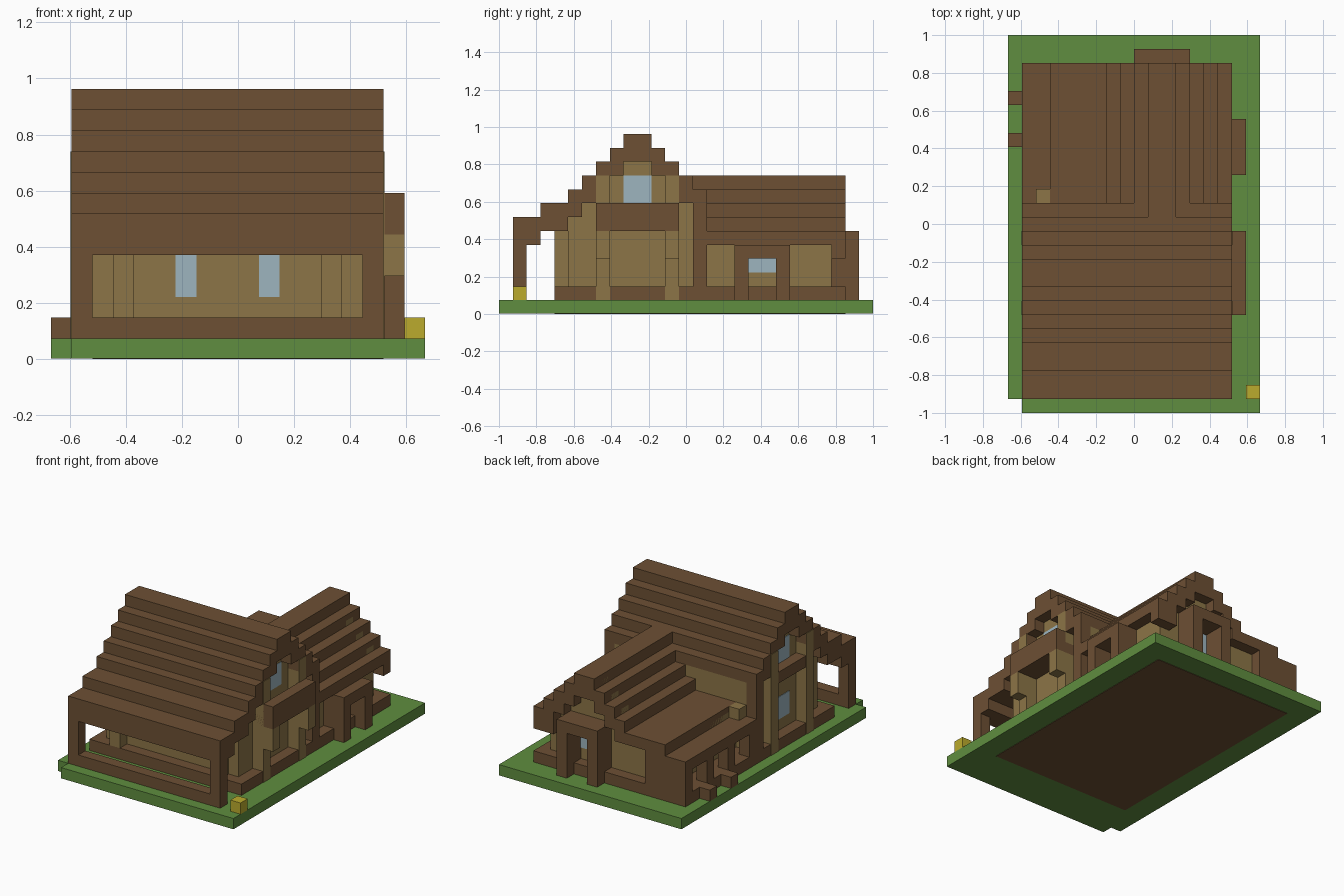
import bpy
import bmesh
from mathutils import Matrix, Vector

cube = bpy.data.objects.get("Cube")
if cube:
    bpy.data.objects.remove(cube)

CELL = 2 / 27
ORIGIN = Vector((-9 * CELL, -1, 0))


def material(name, red, green, blue):
    mat = bpy.data.materials.new(name)
    mat.use_nodes = True
    mat.diffuse_color = (red, green, blue, 1)
    mat.node_tree.nodes["Principled BSDF"].inputs["Base Color"].default_value = (red, green, blue, 1)
    return mat


grass = material("grass green", .115, .27, .05)
wood = material("dark wood", .153, .08, .034)
plaster = material("tan plaster", .262, .178, .063)
glass = material("pale blue glass", .34, .46, .52)
gold = material("yellow", .5, .41, .026)


def part(name, mat, boxes):
    """One object made of boxes, each given as cell ranges in x, y and z."""
    bm = bmesh.new()
    for x, y, z in boxes:
        low = Vector((x[0], y[0], z[0]))
        high = Vector((x[1], y[1], z[1]))
        size = (high - low) * CELL
        middle = ORIGIN + (low + high) * CELL / 2
        bmesh.ops.create_cube(bm, size=1, matrix=Matrix.Translation(middle) @ Matrix.Diagonal(size).to_4x4())
    mesh = bpy.data.meshes.new(name)
    bm.to_mesh(mesh)
    bm.free()
    mesh.materials.append(mat)
    obj = bpy.data.objects.new(name, mesh)
    bpy.context.collection.objects.link(obj)


def cell(value):
    return (value, value + 1)


# Ground slab with one missing corner, and the floor showing underneath
part("lawn", grass, [((1, 18), (0, 27), (.04, 1)), ((0, 1), (1, 27), (.04, 1))])
part("floor_underside", wood, [((2, 16), (4, 25), (0, .1))])

# Low course below the walls
full_width = (1, 16)
part("foundation", wood, [(full_width, (4, 25), (1, 2))])

# Main roof: stepped, ridge along x
main_tops = {1: 7, 2: 7, 3: 8, 4: 8, 5: 9, 6: 10, 7: 11, 8: 12, 9: 13,
             10: 13, 11: 12, 12: 11, 13: 10}
part("main_roof", wood,
     [(full_width, cell(row), (top - 2, top)) for row, top in main_tops.items()]
     + [(full_width, (14, 15), (8, 9))])

# Wing roof: stepped, ridge along y, long shallow left slope
wing_tops = {1: 5, 2: 5, 3: 6, 4: 6, 5: 6, 6: 6, 7: 7, 8: 8, 9: 9, 10: 10,
             11: 10, 12: 9, 13: 8, 14: 7, 15: 6}
part("wing_roof", wood,
     [(cell(col), (14 if top == 10 else 15, 25), (top - (2 if top > 6 else 1), top))
      for col, top in wing_tops.items()])

# Main walls and both stepped gables
part("main_front_wall", plaster, [((2, 15), (5, 6), (1, 7.5))])
part("main_back_wall", plaster, [((2, 15), (14, 15), (1, 8))])
for side, col in (("left", 2), ("right", 14)):
    part(side + "_gable_wall", plaster,
         [(cell(col), cell(row), (1, main_tops[row] - 1.5)) for row in range(5, 14)])
    outer = 1 if side == "left" else 15
    part(side + "_gable_posts", plaster,
         [((outer - .05, outer + 1.05), cell(row), (1, 10)) for row in (7, 12)])
    part(side + "_corner_post", wood, [(cell(outer), (14, 15), (1, 9))])
    # Glazing in the gable
    face = 1.95 if side == "left" else 14.95
    part(side + "_gable_window", glass, [((face, face + .1), (9, 11), (8, 10))])
part("left_door_window", glass, [((1.95, 2.05), (9, 11), (3, 5))])
part("left_window_ledge", wood, [((1, 2), (8, 12), (7, 8))])
part("chimney_block", plaster, [((2, 3), (15, 16), (5, 6))])

# Side balcony on brackets
part("balcony", wood, [((15, 17), (7, 13), (6, 7)), ((16, 17), (7, 13), (7, 8))])
part("balcony_brackets", plaster, [((15, 17), cell(row), (4, 6)) for row in (7, 12)])

# Front porch: frame, rail and posts by the wall
part("porch_posts", wood, [(cell(col), (1, 2), (1, 6)) for col in (1, 15)])
part("porch_rail", wood, [(full_width, (1, 2), (1, 2))])
part("porch_wall_posts", plaster, [(cell(col), (4, 5), (2, 6)) for col in (3, 13)])
part("front_windows", glass, [(cell(col), (4.95, 5.05), (3, 5)) for col in (6, 10)])

# Wing walls and back gable
part("wing_right_wall", plaster, [((14, 15), (15, 24), (1, 5.5))])
part("wing_left_wall", plaster, [((3, 4), (15, 24), (1, 5.5))])
part("wing_back_wall", plaster,
     [(cell(col), (23, 24), (1, wing_tops[col] - .5)) for col in range(3, 15)])
part("wing_back_panel", wood, [((1, 5), (24, 25), (1, 5))])
part("wing_eave_beam", wood, [((14, 16), (24, 25), (4, 5.5))])

# Lean-to along the left of the wing
part("lean_to_posts", wood, [((1, 2), cell(row), (1, 5)) for row in (15, 18, 21, 24)])
part("lean_to_lintel", wood, [((1, 2), (15, 25), (4, 5))])
part("lean_to_window", glass, [((2.95, 3.05), (22, 23), (2, 4))])
part("stepping_blocks", wood, [((0, 1), cell(row), (1, 2)) for row in (19, 22)])

# Right side door frame
part("side_frame", wood,
     [((15, 17), cell(row), (1, 5)) for row in (17, 20)] + [((15, 17), (17, 21), (4, 5))])
part("side_window", glass, [((14.95, 15.05), (18, 20), (3, 4))])

# Back door frame
part("back_frame", wood,
     [(cell(col), (24, 26), (1, 6)) for col in (9, 12)] + [((9, 13), (24, 26), (5, 6))])
part("back_window", glass, [((10, 12), (23.95, 24.05), (3, 5))])

# Small yellow block at the front corner
part("yellow_block", gold, [((17, 18), (1, 2), (1, 2))])
